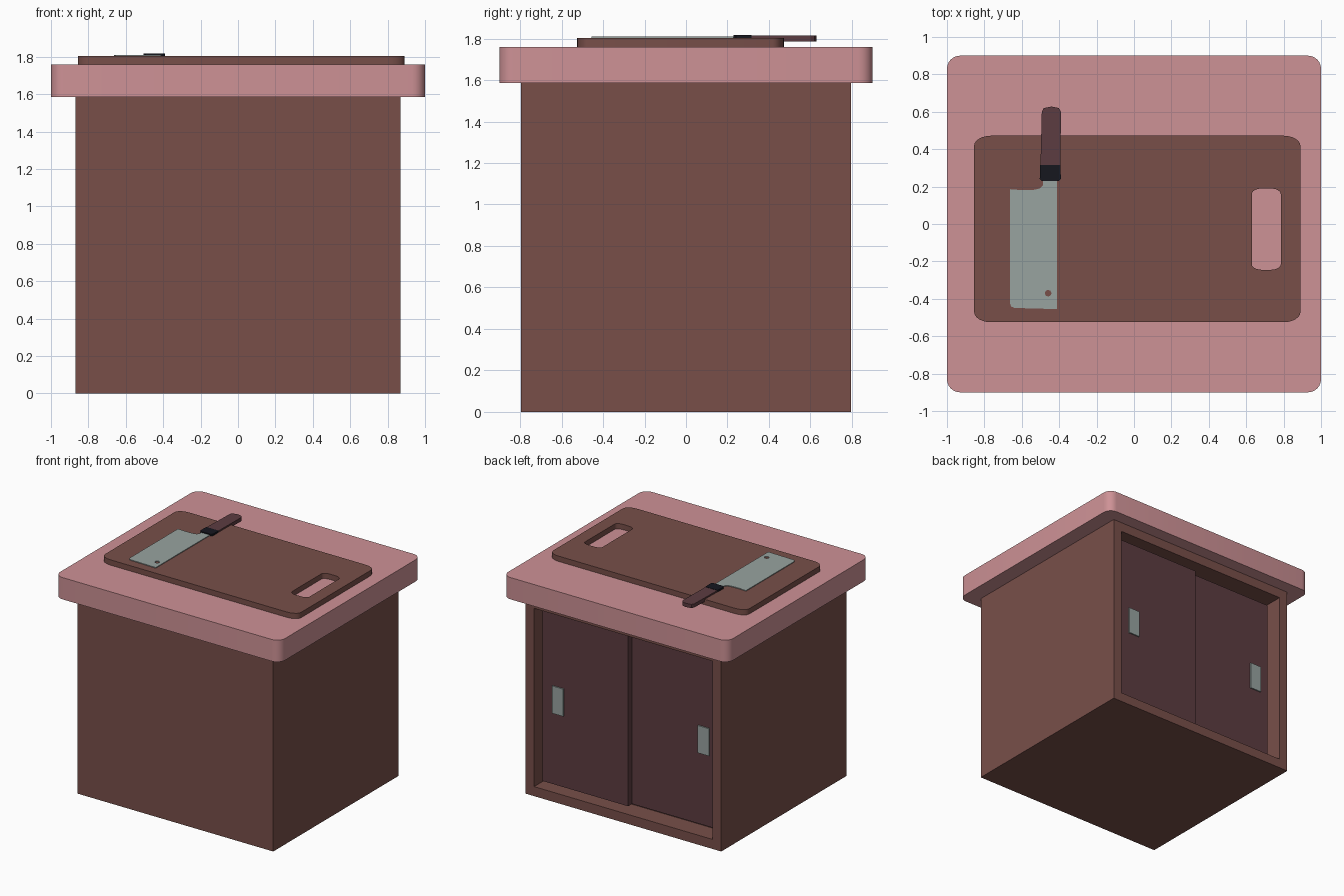
import bpy, bmesh
from math import sin, cos, pi, radians

if "Cube" in bpy.data.objects:
    bpy.data.objects.remove(bpy.data.objects["Cube"])


def material(name, rgb):
    m = bpy.data.materials.new(name)
    lin = [(c / 255 / 12.92 if c < 11 else ((c / 255 + 0.055) / 1.055) ** 2.4) for c in rgb]
    m.diffuse_color = (*lin, 1)
    m.use_nodes = True
    m.node_tree.nodes["Principled BSDF"].inputs["Base Color"].default_value = m.diffuse_color
    return m


BROWN = material("brown_wood", (120, 79, 73))
PINK = material("pink_top", (206, 146, 150))
PLUM = material("plum_wood", (92, 60, 65))
STEEL = material("steel", (152, 163, 160))
BLACK = material("black", (22, 23, 31))


def link(name, mesh, mat):
    ob = bpy.data.objects.new(name, mesh)
    bpy.context.collection.objects.link(ob)
    mesh.materials.clear()
    mesh.materials.append(mat)
    return ob


def box_bm(lo, hi):
    bm = bmesh.new()
    bmesh.ops.create_cube(bm, size=1)
    for v in bm.verts:
        v.co = [(a + b) / 2 + c * (b - a) for a, b, c in zip(lo, hi, v.co)]
    return bm


def box(name, lo, hi, mat):
    bm = box_bm(lo, hi)
    me = bpy.data.meshes.new(name)
    bm.to_mesh(me)
    bm.free()
    return link(name, me, mat)


def rounded(x0, x1, y0, y1, rx, ry, n=6):
    """Rectangle outline with elliptical corners."""
    pts = []
    for k, (cx, cy) in enumerate([(x1 - rx, y1 - ry), (x0 + rx, y1 - ry),
                                  (x0 + rx, y0 + ry), (x1 - rx, y0 + ry)]):
        for i in range(n + 1):
            a = (k + i / n) * pi / 2
            pts.append((cx + rx * cos(a), cy + ry * sin(a)))
    return pts


def slab(name, loops, z0, z1, mat):
    """Flat plate from an outline and optional holes, extruded z0..z1."""
    cu = bpy.data.curves.new(name, 'CURVE')
    cu.dimensions = '2D'
    cu.fill_mode = 'BOTH'
    cu.extrude = (z1 - z0) / 2
    for pts in loops:
        sp = cu.splines.new('POLY')
        sp.points.add(len(pts) - 1)
        for p, (x, y) in zip(sp.points, pts):
            p.co = (x, y, 0, 1)
        sp.use_cyclic_u = True
    tmp = bpy.data.objects.new(name + "_outline", cu)
    bpy.context.collection.objects.link(tmp)
    dg = bpy.context.evaluated_depsgraph_get()
    me = bpy.data.meshes.new_from_object(tmp.evaluated_get(dg))
    bpy.data.objects.remove(tmp)
    bm = bmesh.new()
    bm.from_mesh(me)
    bmesh.ops.remove_doubles(bm, verts=bm.verts, dist=1e-5)
    bmesh.ops.recalc_face_normals(bm, faces=bm.faces)
    for v in bm.verts:
        v.co.z += (z0 + z1) / 2
    bm.to_mesh(me)
    bm.free()
    ob = link(name, me, mat)
    bpy.ops.object.select_all(action='DESELECT')
    ob.select_set(True)
    bpy.context.view_layer.objects.active = ob
    bpy.ops.object.shade_smooth_by_angle(angle=radians(30))
    return ob


# Cabinet body with a recess in the back face for the sliding doors
bm = box_bm((-0.87, -0.795, 0), (0.87, 0.795, 1.585))
back = max(bm.faces, key=lambda f: f.calc_center_median().y)
bmesh.ops.inset_region(bm, faces=[back], thickness=0.108)
ext = bmesh.ops.extrude_face_region(bm, geom=[back])
bmesh.ops.translate(bm, vec=(0, -0.16, 0),
                    verts=[v for v in ext["geom"] if isinstance(v, bmesh.types.BMVert)])
if back.is_valid:
    bmesh.ops.delete(bm, geom=[back], context='FACES_ONLY')
bmesh.ops.recalc_face_normals(bm, faces=bm.faces)
mesh = bpy.data.meshes.new("cabinet_body")
bm.to_mesh(mesh)
bm.free()
link("cabinet_body", mesh, BROWN)

# Two overlapping sliding doors, each with a flat pull plate
for name, x0, x1, front, hx in (("outer_door", 0.0, 0.762, 0.735, 0.62),
                                ("inner_door", -0.762, 0.03, 0.685, -0.64)):
    box(name, (x0, front - 0.05, 0.108), (x1, front, 1.477), PLUM)
    box(name + "_pull", (hx - 0.05, front - 0.01, 0.68), (hx + 0.05, front + 0.01, 0.9), STEEL)

# Countertop
slab("countertop", [rounded(-1, 1, -0.9, 0.9, 0.07, 0.07)], 1.585, 1.76, PINK)

# Cutting board with a grip hole
slab("cutting_board", [rounded(-0.855, 0.89, -0.525, 0.472, 0.09, 0.055),
                       rounded(0.63, 0.785, -0.245, 0.19, 0.055, 0.03)], 1.76, 1.803, BROWN)

# Cleaver: blade with hanging hole, bolster, handle
blade = [(-0.412, 0.24), (-0.485, 0.24), (-0.487, 0.207), (-0.503, 0.19), (-0.535, 0.183),
         (-0.60, 0.181), (-0.663, 0.186), (-0.663, -0.425), (-0.656, -0.442),
         (-0.638, -0.449), (-0.413, -0.455)]
hole = [(-0.459 + 0.018 * cos(i * pi / 4), -0.37 + 0.018 * sin(i * pi / 4)) for i in range(8)]
slab("cleaver_blade", [blade, hole], 1.800, 1.809, STEEL)
slab("cleaver_bolster", [[(-0.502, 0.315), (-0.504, 0.242), (-0.494, 0.23), (-0.402, 0.23),
                          (-0.391, 0.242), (-0.393, 0.315)]], 1.785, 1.817, BLACK)
slab("cleaver_handle", [[(-0.5, 0.315), (-0.493, 0.60), (-0.482, 0.62), (-0.44, 0.628),
                         (-0.402, 0.62), (-0.39, 0.60), (-0.394, 0.315)]], 1.785, 1.815, PLUM)
